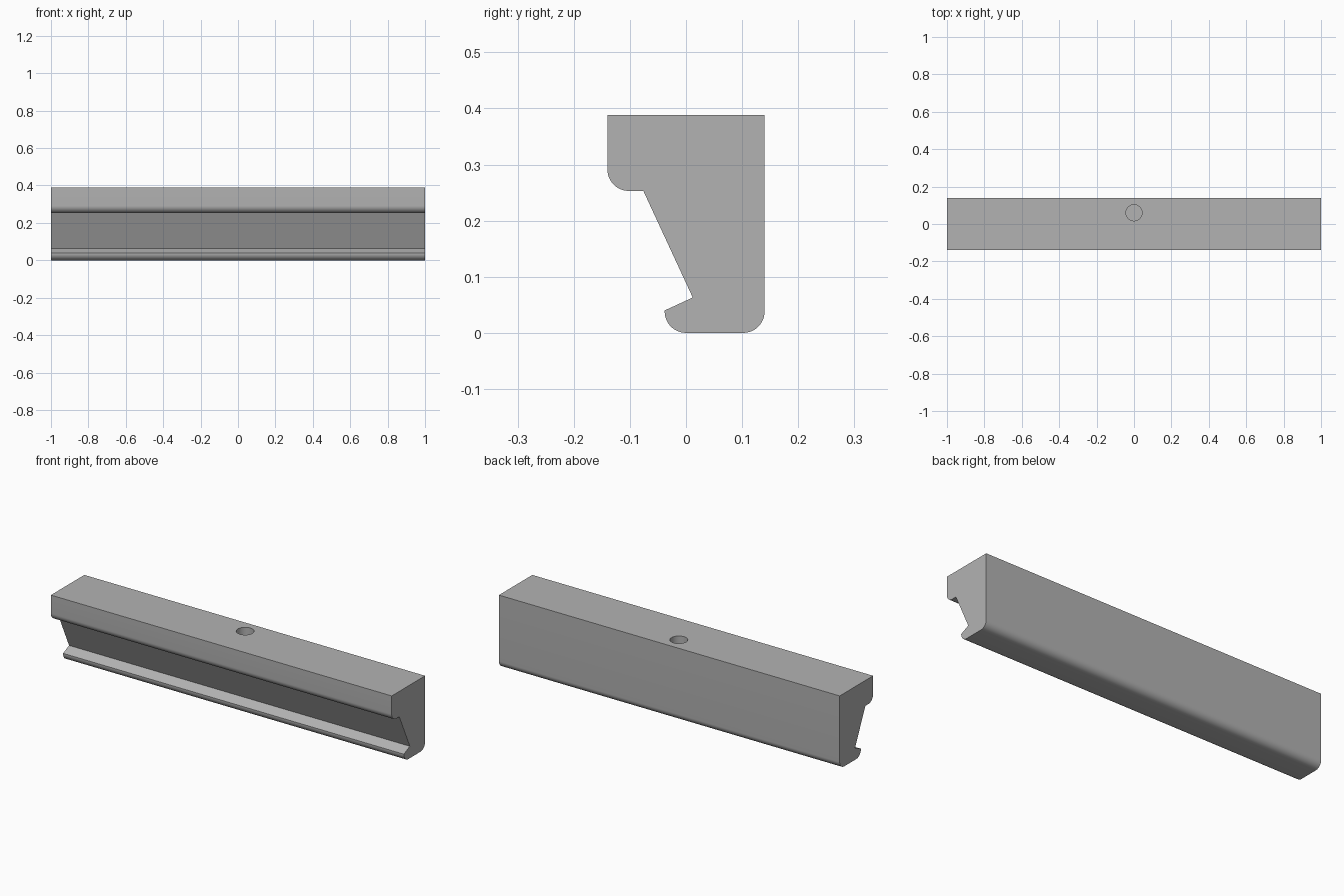
import bpy, bmesh
from math import pi, cos, sin, radians

cube = bpy.data.objects.get("Cube")
if cube:
    bpy.data.objects.remove(cube, do_unlink=True)

grey = bpy.data.materials.new("plain grey")
grey.use_nodes = True
colour = (0.45, 0.45, 0.45, 1)
grey.diffuse_color = colour
grey.node_tree.nodes["Principled BSDF"].inputs["Base Color"].default_value = colour


def arc(y, z, r, start, end, steps=12):
    """Points of a rounded corner, angles in degrees."""
    angles = [radians(start + (end - start) * i / steps) for i in range(steps + 1)]
    return [(y + r * cos(a), z + r * sin(a)) for a in angles]


# Rail cross-section: top, rounded front jaw, slanted groove, lower lip, rounded back
R = 0.038
profile = [(0.14, 0.388), (-0.14, 0.388)]
profile += arc(-0.14 + R, 0.253 + R, R, 180, 270)
profile += [(-0.076, 0.253), (0.012, 0.063)]
profile += arc(0.0, R, R, 177, 270)
profile += arc(0.14 - R, R, R, 270, 360)

# Rail: the section swept along x
bm = bmesh.new()
end_face = bm.faces.new([bm.verts.new((-1, y, z)) for y, z in profile])
swept = bmesh.ops.extrude_face_region(bm, geom=[end_face])
bmesh.ops.translate(bm, vec=(2, 0, 0),
                    verts=[v for v in swept["geom"] if isinstance(v, bmesh.types.BMVert)])
bmesh.ops.recalc_face_normals(bm, faces=bm.faces)
mesh = bpy.data.meshes.new("grooved_rail")
bm.to_mesh(mesh)
bm.free()
rail = bpy.data.objects.new("grooved_rail", mesh)
bpy.context.collection.objects.link(rail)
mesh.materials.append(grey)

# Blind round hole in the top
DEPTH = 0.2
bpy.ops.mesh.primitive_cylinder_add(vertices=48, radius=0.043, depth=2 * DEPTH,
                                    location=(0, 0.06, 0.388))
cutter = bpy.context.object
cutter.name = "hole_cutter"
cutter.data.materials.append(grey)
bpy.ops.object.select_all(action='DESELECT')
rail.select_set(True)
bpy.context.view_layer.objects.active = rail
hole = rail.modifiers.new("top_hole", 'BOOLEAN')
hole.operation = 'DIFFERENCE'
hole.solver = 'EXACT'
hole.object = cutter
bpy.ops.object.modifier_apply(modifier=hole.name)
bpy.data.objects.remove(cutter, do_unlink=True)

bpy.ops.object.shade_smooth_by_angle(angle=radians(30))
